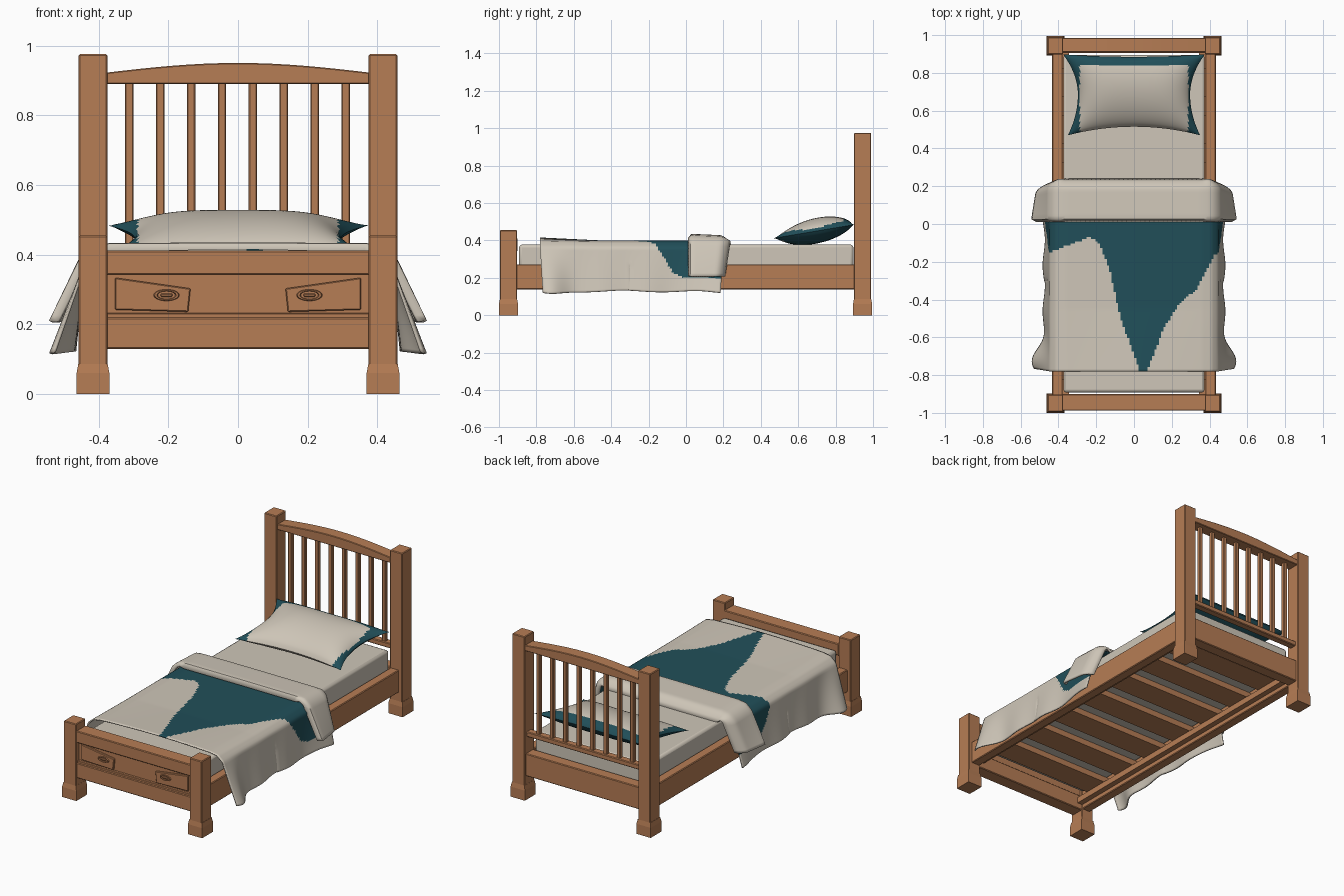
import bpy, bmesh, math

if "Cube" in bpy.data.objects:
    bpy.data.objects.remove(bpy.data.objects["Cube"])


def material(name, rgb):
    m = bpy.data.materials.new(name)
    m.diffuse_color = (*rgb, 1)
    m.use_nodes = True
    m.node_tree.nodes["Principled BSDF"].inputs["Base Color"].default_value = m.diffuse_color
    return m


WOOD = material("warm wood", (0.47, 0.205, 0.09))
CREAM = material("cream cloth", (0.62, 0.565, 0.48))
TEAL = material("teal cloth", (0.015, 0.078, 0.10))


def finish(name, bm, mats):
    bmesh.ops.recalc_face_normals(bm, faces=bm.faces)
    me = bpy.data.meshes.new(name)
    bm.to_mesh(me)
    bm.free()
    ob = bpy.data.objects.new(name, me)
    bpy.context.collection.objects.link(ob)
    for m in mats:
        me.materials.append(m)
    return ob


def prism(name, pts, y0, y1, mat=WOOD, bevel=0.0):
    """Outline in x,z extruded along y."""
    bm = bmesh.new()
    a = [bm.verts.new((x, y0, z)) for x, z in pts]
    b = [bm.verts.new((x, y1, z)) for x, z in pts]
    n = len(pts)
    bm.faces.new(a)
    bm.faces.new(b[::-1])
    for i in range(n):
        bm.faces.new((a[i], b[i], b[(i + 1) % n], a[(i + 1) % n]))
    ob = finish(name, bm, [mat])
    if bevel:
        md = ob.modifiers.new("bevel", 'BEVEL')
        md.width = bevel
        md.segments = 2 if bevel > 0.01 else 1
    return ob


def box(name, x0, x1, y0, y1, z0, z1, mat=WOOD, bevel=0.004):
    return prism(name, [(x0, z0), (x1, z0), (x1, z1), (x0, z1)], y0, y1, mat, bevel)


def smooth(ob, angle=40):
    bpy.ops.object.select_all(action='DESELECT')
    ob.select_set(True)
    bpy.context.view_layer.objects.active = ob
    bpy.ops.object.shade_smooth_by_angle(angle=math.radians(angle))


def foot_block(name, x, y):
    bm = bmesh.new()
    rings = []
    for z, h in ((0, 0.047), (0.06, 0.047), (0.087, 0.042)):
        rings.append([bm.verts.new((x + sx * h, y + sy * (h + 0.004), z))
                      for sx, sy in ((-1, -1), (1, -1), (1, 1), (-1, 1))])
    bm.faces.new(rings[0])
    bm.faces.new(rings[-1])
    for r, s in zip(rings, rings[1:]):
        for i in range(4):
            bm.faces.new((r[i], r[(i + 1) % 4], s[(i + 1) % 4], s[i]))
    finish(name, bm, [WOOD])


# posts, feet and side rails
for side, s in (("left", -1), ("right", 1)):
    for end, y, top in (("foot", -0.949, 0.455), ("head", 0.944, 0.975)):
        foot_block(f"{end}_{side}_foot_block", s * 0.416, y)
        box(f"{end}_{side}_post", s * 0.416 - 0.041, s * 0.416 + 0.041,
            y - 0.046, y + 0.046, 0.08, top)
    xs = sorted((s * 0.378, s * 0.434))
    box(f"{side}_side_rail", *xs, -0.92, 0.92, 0.138, 0.272)
    xs = sorted((s * 0.345, s * 0.38))
    box(f"{side}_slat_ledge", *xs, -0.91, 0.91, 0.165, 0.2, bevel=0)

# slats under the mattress
for i in range(7):
    y = -0.75 + i * 0.25
    box(f"slat_{i + 1}", -0.38, 0.38, y - 0.075, y + 0.075, 0.2, 0.235, bevel=0)

# footboard with recessed panel
box("footboard_lower_rail", -0.38, 0.38, -0.985, -0.905, 0.13, 0.22)
box("footboard_upper_rail", -0.38, 0.38, -0.988, -0.9, 0.342, 0.412)
box("footboard_panel", -0.38, 0.38, -0.965, -0.92, 0.21, 0.35, bevel=0)
box("footboard_ledge", -0.376, 0.376, -0.98, -0.96, 0.218, 0.232, bevel=0.002)

# drawer plaques and oval handles
for side, s in (("left", -1), ("right", 1)):
    pts = [(0.353, 0.334), (0.136, 0.303), (0.143, 0.236), (0.353, 0.242)]
    prism(f"{side}_drawer_front", [(s * x, z) for x, z in pts], -0.977, -0.96, bevel=0.003)
    bpy.ops.mesh.primitive_torus_add(major_segments=24, minor_segments=6,
                                     major_radius=0.031, minor_radius=0.006,
                                     location=(s * 0.205, -0.978, 0.284),
                                     rotation=(math.pi / 2, 0, 0))
    ring = bpy.context.object
    ring.name = f"{side}_handle_ring"
    ring.scale = (1, 0.45, 1)
    ring.data.materials.append(WOOD)
    smooth(ring, 60)
    box(f"{side}_handle_grip", s * 0.205 - 0.017, s * 0.205 + 0.017,
        -0.984, -0.97, 0.279, 0.289, bevel=0.003)

# headboard: arched top rail, spindles, thin rail, lower panel
N = 16
arch = [(-0.38, 0.89), (0.38, 0.89)]
for i in range(N + 1):
    x = 0.38 - 0.76 * i / N
    arch.append((x, 0.922 + 0.028 * math.cos(x / 0.38 * math.pi / 2)))
prism("headboard_top_rail", arch, 0.91, 0.985, bevel=0.003)
for i in range(8):
    x = -0.312 + i * 0.0887
    box(f"spindle_{i + 1}", x - 0.012, x + 0.012, 0.934, 0.958, 0.38, 0.9, bevel=0.003)
box("headboard_thin_rail", -0.38, 0.38, 0.925, 0.968, 0.37, 0.4)
box("headboard_lower_panel", -0.38, 0.38, 0.905, 0.975, 0.138, 0.272)

# mattress
smooth(box("mattress", -0.374, 0.374, -0.892, 0.895, 0.235, 0.378, CREAM, 0.015))


def surface(name, f, nu, nv, rule):
    """Grid over u,v in 0..1; rule picks the material from the cell centre."""
    bm = bmesh.new()
    g = [[bm.verts.new(f(i / nu, j / nv)) for j in range(nv + 1)] for i in range(nu + 1)]
    for i in range(nu):
        for j in range(nv):
            fc = bm.faces.new((g[i][j], g[i + 1][j], g[i + 1][j + 1], g[i][j + 1]))
            fc.material_index = rule((i + 0.5) / nu, (j + 0.5) / nv)
    return finish(name, bm, [CREAM, TEAL])


W = 0.72  # half width of the cloth measured along its surface


def drape(w, z0, xe, zb, inset=0.0):
    a = abs(w)
    knots = [(0, 0, z0), (0.36, 0.36, z0 - 0.001), (0.41, 0.41, z0 - 0.008),
             (0.45, 0.443, z0 - 0.035), (W, xe, zb)]
    for (a0, x0, h0), (a1, x1, h1) in zip(knots, knots[1:]):
        if a <= a1 + 1e-6:
            t = (a - a0) / (a1 - a0)
            x, z = x0 + (x1 - x0) * t, h0 + (h1 - h0) * t
            break
    side = min(1, max(0, (a - 0.36) / 0.09))
    return math.copysign(max(0, x - inset * side), w), z - inset * (1 - side)


def inside(px, py, poly):
    hit = False
    for (x0, y0), (x1, y1) in zip(poly, poly[1:] + poly[:1]):
        if (y0 > py) != (y1 > py) and px < x0 + (py - y0) * (x1 - x0) / (y1 - y0):
            hit = not hit
    return hit


PATCH = [(-0.46, -0.155), (-0.33, -0.105), (-0.235, -0.07), (-0.19, -0.09), (-0.13, -0.24),
         (-0.07, -0.5), (0.035, -0.79), (0.065, -0.79), (0.16, -0.55), (0.24, -0.42),
         (0.335, -0.345), (0.42, -0.17), (0.52, -0.11), (0.60, -0.06), (0.64, 0.0),
         (0.64, 0.25), (-0.64, 0.25), (-0.64, -0.02), (-0.56, -0.09)]


# blanket
def blanket(u, v):
    w, y = (2 * u - 1) * W, -0.78 + 0.98 * v
    flare = math.exp(-((y + 0.74) / 0.09) ** 2) + 0.6 * math.exp(-((y - 0.2) / 0.1) ** 2)
    xe = 0.474 + 0.058 * flare + 0.006 * math.sin(y * 23)
    zb = 0.128 - 0.016 * flare + 0.005 * math.sin(y * 14)
    z0 = 0.396 + 0.016 * max(0, (-0.45 - y) / 0.33) * math.cos(min(1.5, abs(w) * 3))
    x, z = drape(w, z0, xe, zb)
    y += 0.015 * max(0, abs(w) - 0.45) / 0.27 * (1 if v < 0.5 else -1)
    return x, y, z


def up_solid(ob, thick):
    md = ob.modifiers.new("thickness", 'SOLIDIFY')
    md.thickness = thick
    md.offset = 0
    smooth(ob, 50)


up_solid(surface("blanket", blanket, 120, 84,
                 lambda u, v: int(inside((2 * u - 1) * W, -0.78 + 0.98 * v, PATCH))), 0.008)


# folded-over blanket top
def fold(u, v):
    w = (2 * u - 1) * W
    inset = 0.026 * max(0, 1 - v / 0.08) ** 2 + 0.045 * max(0, (v - 0.75) / 0.25) ** 2
    x, z = drape(w, 0.43 - 0.01 * v, 0.535 - 0.03 * v, 0.208, inset)
    y = 0.015 + 0.22 * v - 0.03 * v * max(0, abs(w) - 0.42) / 0.3
    return x * 1.01, y, z


up_solid(surface("blanket_fold", fold, 60, 16, lambda u, v: 0), 0.012)


# pillow: cream cushion with a teal edge and underside
def pillow(sign):
    def f(u, v):
        u, v = 2 * u - 1, 2 * v - 1
        x = u * (0.297 + (0.078 if v > 0 else 0.053) * v * v)
        front, back = 0.515 - 0.045 * u * u, 0.885 + 0.013 * u * u
        y = front + (back - front) * (v + 1) / 2
        puff = max(0, 1 - u ** 4) ** 0.7 * max(0, 1 - v * v) ** 0.6
        return x, y, 0.412 + 0.036 * (v + 1) + sign * puff * (0.073 if sign > 0 else 0.064)

    def rule(u, v):
        x, y, z = f(u, v)
        if sign > 0:
            return 0 if abs(x) < 0.287 and y < 0.84 else 1
        return 0 if abs(x) < 0.287 and v < 0.1 else 1
    return f, rule


for part, sign in (("pillow_top", 1), ("pillow_underside", -1)):
    f, rule = pillow(sign)
    ob = surface(part, f, 64, 40, rule)
    if (ob.data.polygons[20 * 64].normal.z > 0) != (sign > 0):
        ob.data.flip_normals()
    smooth(ob, 60)
